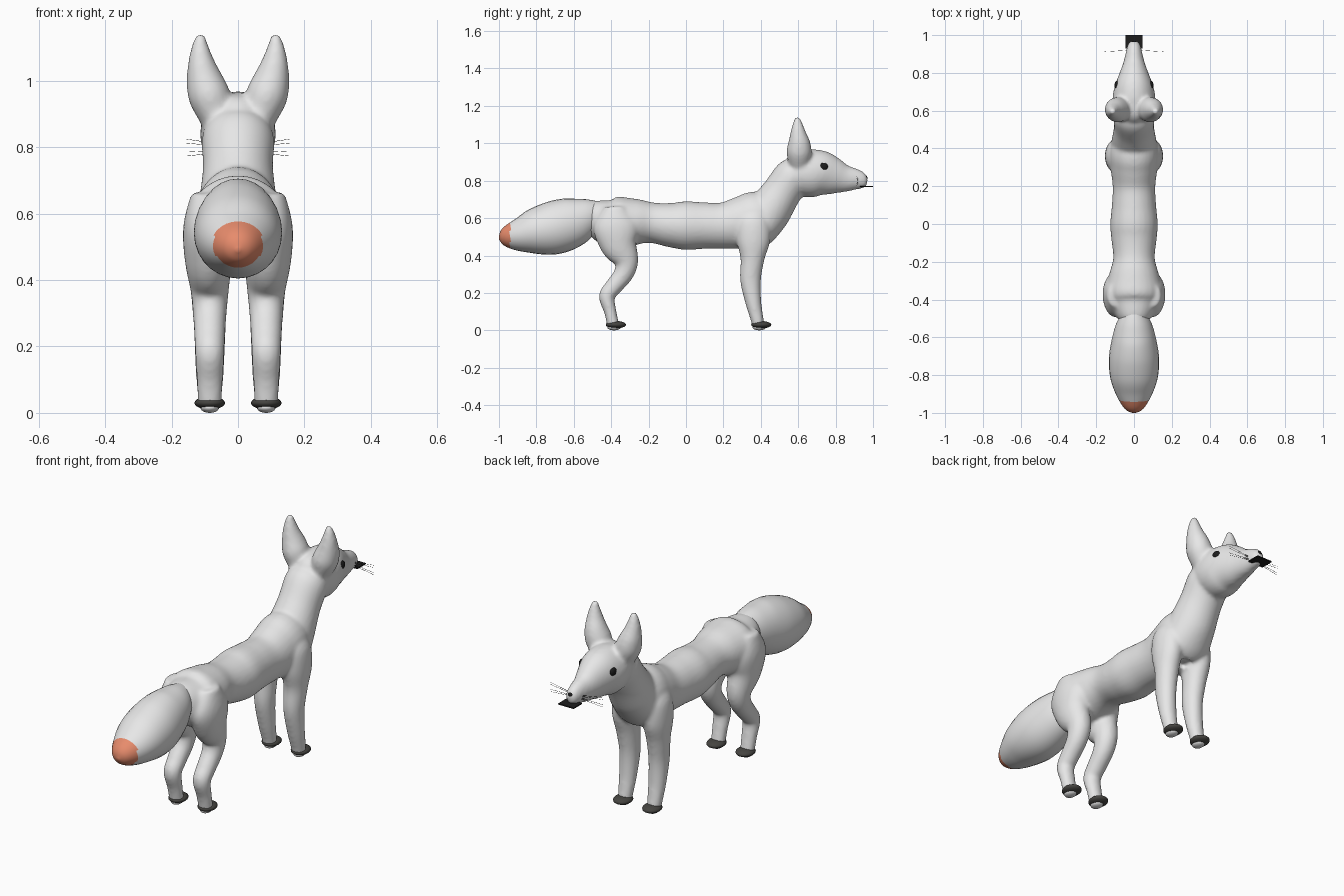
import bpy, bmesh, math
from mathutils import Vector

if "Cube" in bpy.data.objects:
    bpy.data.objects.remove(bpy.data.objects["Cube"])


def material(name, rgb):
    m = bpy.data.materials.new(name)
    m.diffuse_color = (*rgb, 1)
    m.use_nodes = True
    m.node_tree.nodes["Principled BSDF"].inputs["Base Color"].default_value = m.diffuse_color
    return m


FUR = material("pale grey fur", (0.8, 0.8, 0.8))
ORANGE = material("orange tail tip", (0.8, 0.26, 0.15))
PAW = material("dark grey paw", (0.06, 0.058, 0.052))
BLACK = material("black", (0.012, 0.012, 0.012))


def finish(name, bm, mats, smooth=True):
    bmesh.ops.recalc_face_normals(bm, faces=bm.faces)
    for f in bm.faces:
        f.smooth = smooth
    me = bpy.data.meshes.new(name)
    bm.to_mesh(me)
    bm.free()
    ob = bpy.data.objects.new(name, me)
    bpy.context.collection.objects.link(ob)
    for m in mats:
        me.materials.append(m)
    return ob


def spline(rows, steps):
    """Catmull-Rom interpolation through rows of numbers."""
    out = []
    for i in range(len(rows) - 1):
        a, b, c, d = (rows[min(max(i + k, 0), len(rows) - 1)] for k in (-1, 0, 1, 2))
        for s in range(steps):
            t = s / steps
            out.append([0.5 * (2 * q + (r - p) * t + (2 * p - 5 * q + 4 * r - w) * t * t
                               + (3 * q - p - 3 * r + w) * t ** 3)
                        for p, q, r, w in zip(a, b, c, d)])
    return out + [list(rows[-1])]


def loft(bm, rows, sign=1, n=28, steps=5):
    """Skin elliptical rings; each row is x, y, z, half width, half depth."""
    rows = spline(rows, steps)
    pts = [Vector((r[0] * sign, r[1], r[2])) for r in rows]
    rings = []
    for i, r in enumerate(rows):
        t = (pts[min(i + 1, len(pts) - 1)] - pts[max(i - 1, 0)]).normalized()
        u = Vector((1, 0, 0))
        u = (u - u.dot(t) * t).normalized()
        v = t.cross(u)
        rings.append([bm.verts.new(pts[i] + u * r[3] * math.cos(2 * math.pi * k / n)
                                   + v * r[4] * math.sin(2 * math.pi * k / n))
                      for k in range(n)])
    faces = []
    for a, b in zip(rings, rings[1:]):
        for k in range(n):
            faces.append(bm.faces.new((a[k], a[(k + 1) % n], b[(k + 1) % n], b[k])))
    faces.append(bm.faces.new(rings[0][::-1]))
    faces.append(bm.faces.new(rings[-1]))
    bmesh.ops.recalc_face_normals(bm, faces=faces)


def ellipsoid(name, loc, size, mat):
    bm = bmesh.new()
    bmesh.ops.create_uvsphere(bm, u_segments=20, v_segments=12, radius=1)
    for v in bm.verts:
        v.co = Vector(c * s + l for c, s, l in zip(v.co, size, loc))
    return finish(name, bm, [mat])


def on_axis(rows):
    return [(0, *r) for r in rows]


TORSO = on_axis([
    (-.54, .61, .03, .03), (-.50, .61, .085, .085), (-.42, .58, .135, .125),
    (-.35, .575, .15, .14), (-.26, .58, .13, .122), (-.18, .575, .11, .108),
    (-.08, .563, .12, .119), (0, .56, .126, .13), (.1, .56, .117, .124),
    (.2, .56, .113, .124), (.3, .575, .125, .143), (.38, .588, .13, .152),
    (.43, .56, .1, .11), (.48, .55, .04, .05)])
NECK = on_axis([
    (.36, .5, .11, .08), (.39, .54, .125, .1), (.44, .63, .118, .117),
    (.51, .735, .106, .105), (.575, .83, .108, .1), (.61, .875, .08, .07)])
HEAD = on_axis([
    (.54, .85, .05, .07), (.58, .85, .10, .108), (.65, .84, .114, .128),
    (.72, .84, .105, .122), (.79, .825, .08, .1), (.85, .812, .058, .074),
    (.91, .807, .043, .056), (.95, .798, .033, .041), (.97, .795, .018, .02)])
EAR = [
    (.06, .605, .88, .05, .055), (.085, .605, .95, .063, .067), (.1, .605, 1.0, .056, .06),
    (.11, .6, 1.05, .042, .044), (.114, .597, 1.1, .027, .028), (.112, .595, 1.142, .012, .012)]
FRONT_LEG = [
    (.085, .36, .64, .03, .05), (.09, .36, .58, .058, .085), (.09, .36, .48, .064, .09),
    (.088, .355, .38, .056, .064), (.085, .345, .27, .049, .056), (.085, .36, .15, .044, .043),
    (.085, .38, .06, .038, .035), (.085, .388, .02, .033, .033)]
HIND_LEG = [
    (.09, -.38, .66, .05, .06), (.096, -.375, .56, .069, .12), (.09, -.36, .46, .07, .10),
    (.085, -.32, .37, .058, .066), (.085, -.335, .3, .051, .053), (.085, -.39, .23, .047, .046),
    (.085, -.423, .18, .044, .043), (.085, -.405, .1, .04, .033), (.085, -.388, .02, .036, .033)]
TAIL = on_axis([
    (-.45, .63, .05, .06), (-.52, .61, .09, .097), (-.6, .58, .115, .132),
    (-.7, .55, .132, .143), (-.8, .53, .128, .126), (-.88, .512, .105, .095),
    (-.95, .5, .07, .064), (-.985, .493, .04, .037), (-1, .49, .006, .006)])

# Torso, neck, head, ears and legs fused into one smooth skin
bm = bmesh.new()
for part in (TORSO, NECK, HEAD):
    loft(bm, part)
for side in (-1, 1):
    for part in (EAR, FRONT_LEG, HIND_LEG):
        loft(bm, part, side)
body = finish("body", bm, [FUR])
remesh = body.modifiers.new("fuse", 'REMESH')
remesh.mode = 'VOXEL'
remesh.voxel_size = 0.009
remesh.use_smooth_shade = True
relax = body.modifiers.new("relax", 'SMOOTH')
relax.factor = 0.5
relax.iterations = 10

# Bushy tail with a coloured tip
bm = bmesh.new()
loft(bm, TAIL, steps=6)
for f in bm.faces:
    f.material_index = int(f.calc_center_median().y < -0.94)
finish("tail", bm, [FUR, ORANGE])

# Paws with pale pads, eyes and whiskers on both sides
for side, word in ((-1, "left"), (1, "right")):
    for y, which in ((.402, "front"), (-.375, "hind")):
        ellipsoid(f"{word}_{which}_paw", (side * .085, y, .03), (.046, .054, .02), PAW)
        ellipsoid(f"{word}_{which}_pad", (side * .085, y - .01, .016), (.028, .036, .016), FUR)
    ellipsoid(f"{word}_eye", (side * .089, .735, .875), (.014, .024, .021), BLACK)
    bm = bmesh.new()
    for z0, z1 in ((.805, .824), (.80, .812), (.792, .785), (.787, .773)):
        loft(bm, [(.03, .92, z0, .001, .001), (.155, .912, z1, .0006, .0006)],
             side, n=4, steps=2)
    finish(f"{word}_whiskers", bm, [BLACK])

# Nose
ellipsoid("nose", (0, .957, .815), (.017, .013, .015), BLACK)

# Flat mouth plate
bm = bmesh.new()
bmesh.ops.create_cube(bm, size=1)
for v in bm.verts:
    v.co = (v.co.x * .09, .965 + v.co.y * .07, .77 + v.co.z * .006)
finish("mouth", bm, [BLACK], smooth=False)
